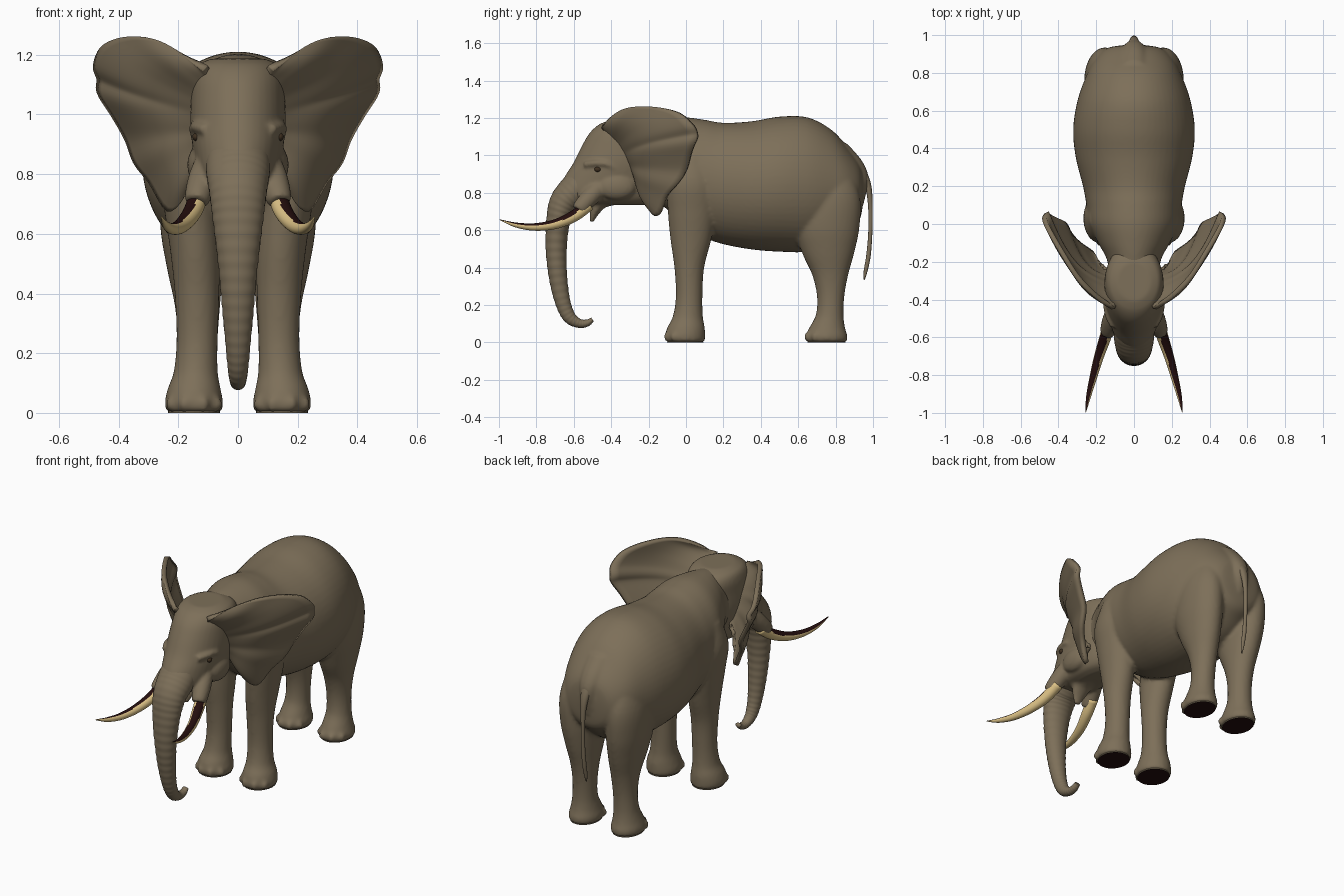
import bpy, bmesh, math
from mathutils import Vector, Matrix

if "Cube" in bpy.data.objects:
    bpy.data.objects.remove(bpy.data.objects["Cube"])


def material(name, rgb):
    m = bpy.data.materials.new(name)
    m.diffuse_color = (*rgb, 1)
    m.use_nodes = True
    m.node_tree.nodes["Principled BSDF"].inputs["Base Color"].default_value = m.diffuse_color
    return m


SKIN = material("grey brown skin", (0.205, 0.16, 0.10))
IVORY = material("ivory", (0.72, 0.54, 0.24))
DARK = material("dark underside", (0.017, 0.004, 0.004))
EYE = material("eye brown", (0.05, 0.03, 0.015))


def spline(pts, n):
    """Catmull-Rom through tuples of any length, n steps per span."""
    pts = [Vector(p) for p in pts]
    ext = [2 * pts[0] - pts[1]] + pts + [2 * pts[-1] - pts[-2]]
    out = []
    for i in range(len(pts) - 1):
        a, b, c, d = ext[i:i + 4]
        for k in range(n):
            t = k / n
            out.append(0.5 * (2 * b + (c - a) * t + (2 * a - 5 * b + 4 * c - d) * t ** 2
                              + (3 * b - a - 3 * c + d) * t ** 3))
    return out + [pts[-1]]


def skin(bm, rings, closed=True):
    vs = [[bm.verts.new(p) for p in r] for r in rings]
    m = len(vs[0])
    for a, b in zip(vs, vs[1:]):
        for i in range(m if closed else m - 1):
            j = (i + 1) % m
            bm.faces.new((a[i], a[j], b[j], b[i]))
    if closed:
        bm.faces.new(vs[0][::-1])
        bm.faces.new(vs[-1])


def loft(bm, secs, axis, sides=40, n=5):
    """Oval sections (pos, x0, x1, v0, v1) stacked along y or z."""
    rings = []
    for p, x0, x1, v0, v1 in spline(secs, n):
        ring = []
        for i in range(sides):
            a = math.tau * i / sides
            x = (x0 + x1) / 2 + (x1 - x0) / 2 * math.cos(a)
            v = (v0 + v1) / 2 + (v1 - v0) / 2 * math.sin(a)
            ring.append((x, p, v) if axis == 'y' else (x, v, p))
        rings.append(ring)
    skin(bm, rings)


def tube(bm, pts, sides=24, n=6, rings=0, depth=0):
    """Oval tube through (x, y, z, side radius, other radius); rings fade in from the start."""
    path = spline(pts, n)
    out = []
    for k, p in enumerate(path):
        c = Vector(p[:3])
        t = Vector((path[min(k + 1, len(path) - 1)] - path[max(k - 1, 0)])[:3]).normalized()
        s = (Vector((1, 0, 0)) - t * t.x).normalized()
        u = t.cross(s)
        q = k / len(path)
        f = 1 + depth * min(1, 2.5 * q) * math.cos(math.tau * rings * q)
        out.append([c + s * p[3] * f * math.cos(math.tau * i / sides)
                    + u * p[4] * f * math.sin(math.tau * i / sides) for i in range(sides)])
    skin(bm, out)


def ball(bm, c, r):
    m = Matrix.Translation(c) @ Matrix.Diagonal((*r, 1))
    bmesh.ops.create_icosphere(bm, subdivisions=3, radius=1, matrix=m)


def mirror(bm):
    d = bmesh.ops.duplicate(bm, geom=bm.verts[:] + bm.edges[:] + bm.faces[:])["geom"]
    for g in d:
        if isinstance(g, bmesh.types.BMVert):
            g.co.x *= -1
    bmesh.ops.reverse_faces(bm, faces=[g for g in d if isinstance(g, bmesh.types.BMFace)])


def finish(name, bm, *mats, remesh=0, smooth=4):
    bmesh.ops.recalc_face_normals(bm, faces=bm.faces[:])
    me = bpy.data.meshes.new(name)
    for f in bm.faces:
        f.smooth = True
    bm.to_mesh(me)
    bm.free()
    ob = bpy.data.objects.new(name, me)
    bpy.context.collection.objects.link(ob)
    for m in mats:
        me.materials.append(m)
    if remesh:
        r = ob.modifiers.new("blend", 'REMESH')
        r.mode, r.voxel_size, r.use_smooth_shade = 'VOXEL', remesh, True
        s = ob.modifiers.new("soften", 'SMOOTH')
        s.factor, s.iterations = 0.5, smooth
    return ob


# Legs (mirrored) with toenails, then torso, neck and rump ridge, blended together
FRONT = [(.003, .055, .24, -.107, .10), (.035, .05, .245, -.112, .102), (.08, .058, .236, -.1, .1),
         (.14, .068, .215, -.07, .09), (.25, .068, .206, -.054, .088), (.4, .063, .212, -.062, .097),
         (.55, .06, .228, -.083, .135), (.7, .07, .25, -.097, .16), (.85, .09, .268, -.10, .16),
         (1.0, .1, .235, -.05, .11)]
HIND = [(.003, .055, .228, .643, .86), (.035, .05, .232, .638, .863), (.08, .06, .22, .66, .85),
        (.15, .07, .206, .695, .842), (.25, .068, .202, .7, .847), (.36, .06, .212, .675, .867),
        (.48, .05, .237, .62, .9), (.62, .045, .26, .58, .928), (.78, .05, .258, .6, .93),
        (.95, .08, .21, .66, .87)]
bm = bmesh.new()
for leg in (FRONT, HIND):
    loft(bm, leg, 'z')
    _, x0, x1, y0, y1 = leg[1]
    for deg in (-145, -110, -70, -35):
        a = math.radians(deg)
        ball(bm, ((x0 + x1) / 2 + (x1 - x0) * .47 * math.cos(a),
                  (y0 + y1) / 2 + (y1 - y0) * .47 * math.sin(a), .03), (.02, .02, .025))
mirror(bm)
TORSO = [(-.36, .125, .84, 1.15), (-.2, .14, .78, 1.183), (-.1, .19, .71, 1.197), (0, .237, .62, 1.203),
         (.1, .252, .56, 1.19), (.2, .27, .525, 1.174), (.35, .308, .497, 1.182), (.5, .322, .485, 1.207),
         (.65, .3, .485, 1.203), (.78, .255, .53, 1.135), (.87, .21, .6, 1.035), (.93, .145, .66, .95),
         (.948, .05, .76, .88)]
loft(bm, [(y, -w, w, a, b) for y, w, a, b in TORSO], 'y', sides=56)
tube(bm, [(0, .83, 1.04, .07, .04), (0, .91, .945, .06, .04), (0, .945, .87, .045, .03),
          (0, .93, .74, .035, .02)])
finish("body_and_legs", bm, SKIN, remesh=.011)

# Dark soles
bm = bmesh.new()
for leg in (FRONT, HIND):
    _, x0, x1, y0, y1 = leg[0]
    m = (Matrix.Translation(((x0 + x1) / 2, (y0 + y1) / 2, .003))
         @ Matrix.Diagonal(((x1 - x0) * .47, (y1 - y0) * .47, .006, 1)))
    bmesh.ops.create_cone(bm, cap_ends=True, segments=32, radius1=1, radius2=1, depth=1, matrix=m)
for f in bm.faces:
    f.material_index = int(f.normal.z < -.5)
mirror(bm)
ob = finish("soles", bm, SKIN, DARK)
ob.data.shade_flat()

# Head: tusk sockets, brows and cheeks (mirrored), skull, lower jaw
bm = bmesh.new()
tube(bm, [(.08, -.42, .87, .05, .05), (.115, -.5, .79, .05, .05), (.135, -.56, .725, .044, .044),
          (.14, -.575, .705, .036, .036)])
tube(bm, [(.11, -.545, .95, .015, .015), (.132, -.49, .957, .02, .018), (.144, -.43, .955, .02, .018),
          (.148, -.38, .93, .012, .012)])
ball(bm, (.125, -.37, .83), (.045, .1, .07))
mirror(bm)
SKULL = [(.735, .06, -.5, -.22), (.755, .11, -.63, -.16), (.80, .135, -.685, -.12), (.88, .15, -.652, -.11),
         (.96, .16, -.602, -.1), (1.05, .158, -.557, -.1), (1.12, .153, -.515, -.1), (1.165, .135, -.465, -.14),
         (1.187, .09, -.41, -.2)]
loft(bm, [(z, -w, w, a, b) for z, w, a, b in SKULL], 'z')
tube(bm, [(0, -.26, .81, .11, .06), (0, -.38, .785, .1, .05), (0, -.45, .755, .07, .04),
          (0, -.487, .70, .045, .026), (0, -.505, .645, .018, .01)])
finish("head", bm, SKIN, remesh=.009)

# Ringed trunk
bm = bmesh.new()
tube(bm, [(0, -.5, .92, .10, .08), (0, -.588, .816, .107, .09), (0, -.652, .745, .097, .079),
          (0, -.683, .65, .085, .064), (0, -.694, .5, .067, .056), (0, -.684, .35, .053, .049),
          (0, -.66, .22, .041, .041), (0, -.625, .138, .033, .035), (0, -.575, .103, .026, .025),
          (0, -.53, .103, .022, .019), (0, -.5, .122, .018, .012)], sides=36, n=20, rings=33, depth=.014)
finish("trunk", bm, SKIN)

# Tusks, dark along the upper outer side
bm = bmesh.new()
tube(bm, [(.13, -.52, .735, .033, .033), (.152, -.6, .675, .031, .031), (.185, -.7, .632, .026, .026),
          (.215, -.81, .617, .02, .02), (.24, -.91, .628, .013, .013), (.256, -.997, .656, .002, .002)], sides=32)
bmesh.ops.recalc_face_normals(bm, faces=bm.faces[:])
for f in bm.faces:
    f.normal_update()
    f.material_index = int(f.normal.z + .35 * f.normal.x > .68)
mirror(bm)
finish("tusks", bm, IVORY, DARK)

# Ears: sheet from root line to rim, bulging forward, then thickened
RIM = [(.11, -.45, 1.155), (.18, -.40, 1.2), (.25, -.33, 1.24), (.32, -.25, 1.26), (.39, -.14, 1.255),
       (.45, -.03, 1.225), (.475, .035, 1.165), (.462, .055, 1.12), (.462, .055, 1.075), (.415, .03, 1.0),
       (.37, 0, .92), (.34, -.05, .84), (.29, -.1, .775), (.23, -.15, .68), (.185, -.2, .73), (.16, -.24, .83)]
rim = spline(RIM, 4)
top, low = Vector((.09, -.42, 1.13)), Vector((.12, -.24, .86))
rings = []
for j in range(15):
    s = j / 14
    row = []
    for i, p in enumerate(rim):
        v = i / (len(rim) - 1)
        w = math.sin(math.pi * s) * math.sin(math.pi * v)
        row.append(top.lerp(low, v).lerp(p, s) + w * Vector((.03, -.075, 0))
                   + Vector((0, .004 * s * math.sin(v * 30), 0)))
    rings.append(row)
bm = bmesh.new()
skin(bm, rings, closed=False)
mirror(bm)
ob = finish("ears", bm, SKIN)
sol = ob.modifiers.new("thickness", 'SOLIDIFY')
sol.thickness, sol.offset = .026, 0

# Eyes
bm = bmesh.new()
ball(bm, (.139, -.472, .925), (.014, .018, .014))
mirror(bm)
finish("eyes", bm, EYE)

# Tail
bm = bmesh.new()
tube(bm, [(0, .90, .95, .04, .03), (0, .945, .90, .034, .024), (0, .975, .83, .022, .017),
          (0, .986, .72, .013, .012), (0, .985, .58, .011, .011), (0, .975, .46, .012, .012),
          (0, .96, .38, .01, .01), (0, .953, .335, .003, .003)], sides=16)
finish("tail", bm, SKIN)
